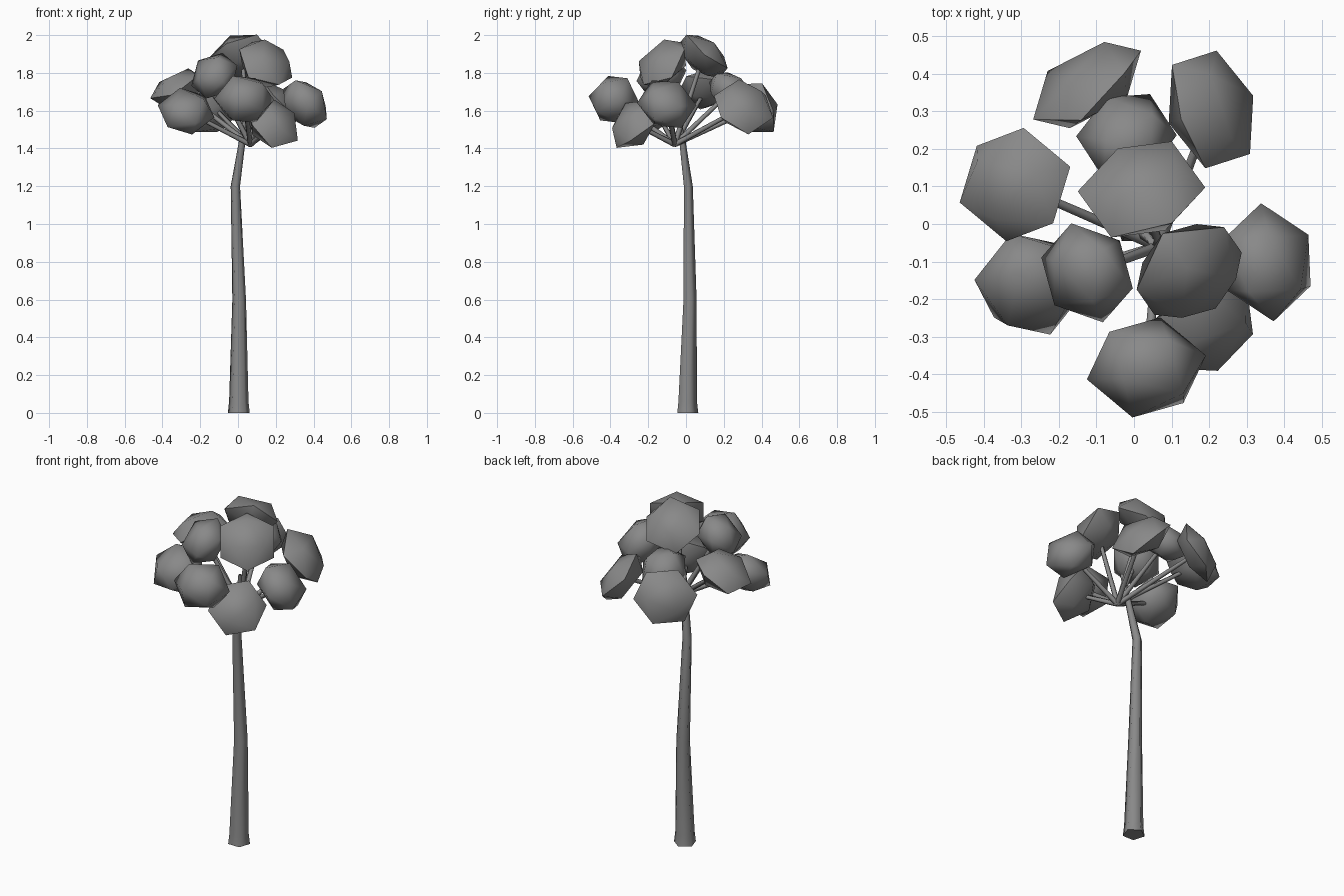
import bpy, bmesh, math
from mathutils import Vector, Matrix

if "Cube" in bpy.data.objects:
    bpy.data.objects.remove(bpy.data.objects["Cube"])

grey = bpy.data.materials.new("plain_grey")
grey.diffuse_color = (0.25, 0.25, 0.25, 1)
grey.use_nodes = True
grey.node_tree.nodes["Principled BSDF"].inputs["Base Color"].default_value = grey.diffuse_color


def finish(bm, name, angle):
    bmesh.ops.recalc_face_normals(bm, faces=bm.faces)
    me = bpy.data.meshes.new(name)
    bm.to_mesh(me)
    bm.free()
    me.materials.append(grey)
    ob = bpy.data.objects.new(name, me)
    bpy.context.collection.objects.link(ob)
    bpy.ops.object.select_all(action='DESELECT')
    ob.select_set(True)
    bpy.context.view_layer.objects.active = ob
    bpy.ops.object.shade_smooth_by_angle(angle=math.radians(angle))
    return ob


def frame(z, x):
    """Rotation whose Z is z and whose X is x laid into the plane across z."""
    z = Vector(z).normalized()
    x = Vector(x)
    x = (x - z * x.dot(z)).normalized()
    return Matrix((x, z.cross(x), z)).transposed().to_4x4()


def tube(name, stations, sides, level=False):
    """Tapered tube through (point, radius) stations; level keeps rings horizontal."""
    bm = bmesh.new()
    axis = Vector(stations[-1][0]) - Vector(stations[0][0])
    rot = Matrix() if level else axis.to_track_quat('Z', 'Y').to_matrix().to_4x4()
    rings = []
    for p, r in stations:
        ring = []
        for i in range(sides):
            a = 2 * math.pi * i / sides + 0.3
            ring.append(bm.verts.new(Vector(p) + rot @ Vector((r * math.cos(a), r * math.sin(a), 0))))
        rings.append(ring)
    for lo, hi in zip(rings, rings[1:]):
        for i in range(sides):
            j = (i + 1) % sides
            bm.faces.new((lo[i], lo[j], hi[j], hi[i]))
    bm.faces.new(rings[0])
    bm.faces.new(rings[-1])
    return finish(bm, name, 80)


def clump(name, centre, normal, size, twist):
    """Flattened icosahedron lying on one of its faces, facing along normal."""
    bm = bmesh.new()
    bmesh.ops.create_icosphere(bm, subdivisions=1, radius=1)
    bm.faces.ensure_lookup_table()
    face = bm.faces[0]
    flat = frame(face.calc_center_median(), face.verts[0].co).inverted()
    bm.transform(Matrix.Translation(centre) @ frame(normal, (1, 0, 0))
                 @ Matrix.Diagonal((*size, 1))
                 @ Matrix.Rotation(math.radians(twist), 4, 'Z') @ flat)
    return finish(bm, name, 60)


# Trunk, bent near the top
tube("trunk", [((0.004, 0.004, 0), 0.061), ((0.004, 0.004, 0.06), 0.054),
               ((0.006, 0.018, 0.6), 0.038), ((-0.014, 0.01, 1.2), 0.026),
               ((0.024, -0.022, 1.45), 0.018), ((0.045, -0.045, 1.6), 0.01)], 5, True)

# Branches fan out from one hub, each carrying a leaf clump: centre, facing, size, twist
hub = Vector((0.065, -0.06, 1.42))
crown = [
    ((-0.125, 0.37, 1.615), (-0.55, 0.75, 0.36), (0.175, 0.16, 0.085), 20),    # back left
    ((0.205, 0.305, 1.62), (0.77, 0.25, 0.58), (0.17, 0.17, 0.09), 29),        # back right
    ((-0.02, 0.235, 1.70), (-0.15, 0.60, 0.75), (0.135, 0.14, 0.10), 0),       # middle back
    ((0.02, 0.092, 1.89), (-0.15, 0.62, 0.76), (0.172, 0.165, 0.095), 0),      # top
    ((-0.317, 0.105, 1.715), (-0.42, 0.0, 0.90), (0.165, 0.157, 0.095), 18),   # left
    ((-0.275, -0.16, 1.597), (0.0, -0.55, 0.83), (0.155, 0.16, 0.11), -10),    # front left
    ((-0.125, -0.13, 1.785), (-0.60, -0.48, 0.62), (0.14, 0.143, 0.11), 0),    # upper left
    ((0.147, -0.125, 1.85), (0.44, -0.61, 0.66), (0.168, 0.168, 0.095), -5),   # upper right
    ((0.355, -0.102, 1.635), (0.75, 0.24, 0.62), (0.155, 0.16, 0.115), 49),    # right
    ((0.187, -0.273, 1.53), (0.45, -0.65, 0.60), (0.16, 0.16, 0.10), 30),      # front right
    ((0.033, -0.382, 1.66), (0.0, -0.72, 0.69), (0.163, 0.143, 0.135), 8),     # front
]
for n, (c, facing, size, twist) in enumerate(crown, 1):
    tube(f"branch_{n}", [(hub, 0.015), (Vector(c), 0.011)], 5)
    clump(f"leaf_clump_{n}", c, facing, size, twist)
